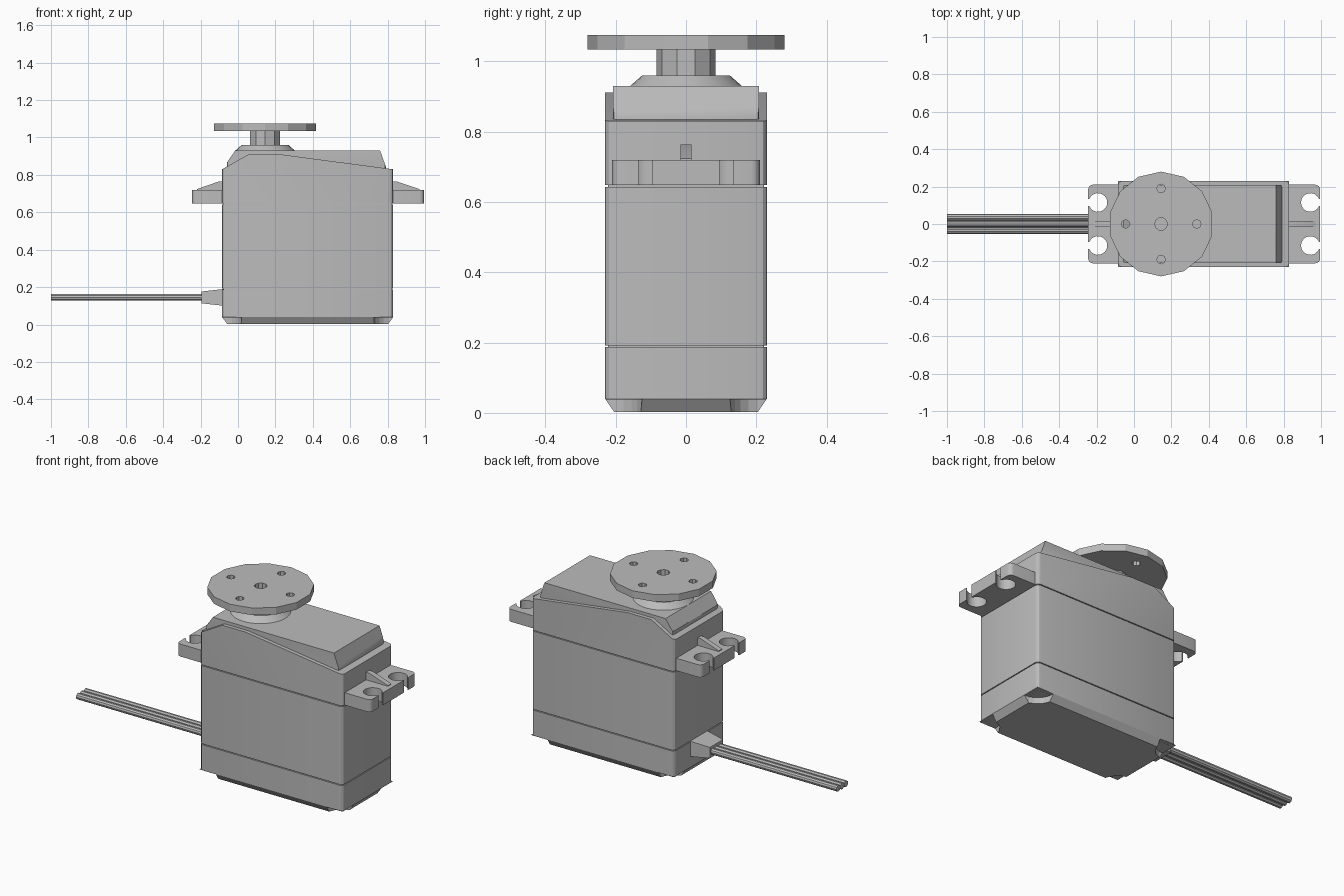
import bpy, bmesh
from math import pi, sin, cos, radians, asin
from mathutils import Vector

cube = bpy.data.objects.get("Cube")
if cube:
    bpy.data.objects.remove(cube, do_unlink=True)

GREY = bpy.data.materials.new("plain grey")
GREY.use_nodes = True
colour = (0.5, 0.5, 0.5, 1)
GREY.diffuse_color = colour
GREY.node_tree.nodes["Principled BSDF"].inputs["Base Color"].default_value = colour

LEFT, RIGHT, HALF = -0.085, 0.83, 0.23   # case extents
MID = (LEFT + RIGHT) / 2
SHAFT = 0.145                            # x of the output shaft


def finish(name, bm, smooth=True):
    bmesh.ops.recalc_face_normals(bm, faces=bm.faces)
    mesh = bpy.data.meshes.new(name)
    bm.to_mesh(mesh)
    bm.free()
    mesh.materials.append(GREY)
    ob = bpy.data.objects.new(name, mesh)
    bpy.context.collection.objects.link(ob)
    if smooth:
        bpy.ops.object.select_all(action='DESELECT')
        ob.select_set(True)
        bpy.context.view_layer.objects.active = ob
        bpy.ops.object.shade_smooth_by_angle(angle=radians(30))
    return ob


def prism(points, vec):
    """Extrude a closed outline along a vector."""
    bm = bmesh.new()
    face = bm.faces.new([bm.verts.new(p) for p in points])
    new = bmesh.ops.extrude_face_region(bm, geom=[face])["geom"]
    bmesh.ops.translate(bm, vec=vec, verts=[v for v in new if isinstance(v, bmesh.types.BMVert)])
    return bm


def side_prism(profile, half):
    return prism([(x, -half, z) for x, z in profile], (0, 2 * half, 0))


def round_upright(bm, radius, segments=3):
    """Round only the vertical edges."""
    edges = []
    for e in bm.edges:
        d = (e.verts[0].co - e.verts[1].co).normalized()
        if abs(d.z) > 0.99:
            edges.append(e)
    bmesh.ops.bevel(bm, geom=edges, offset=radius, segments=segments, affect='EDGES', profile=0.5)


def box(x0, x1, half, z0, z1):
    return side_prism([(x0, z0), (x1, z0), (x1, z1), (x0, z1)], half)


def cone(r1, r2, z0, z1, x, y=0, sides=14, turn=0):
    """Upright cylinder or cone frustum."""
    bm = bmesh.new()
    rings = []
    for r, z in ((r1, z0), (r2, z1)):
        rings.append([bm.verts.new((x + r * cos(turn + 2 * pi * i / sides),
                                    y + r * sin(turn + 2 * pi * i / sides), z)) for i in range(sides)])
    low, high = rings
    bm.faces.new(low)
    bm.faces.new(high)
    for i in range(sides):
        j = (i + 1) % sides
        bm.faces.new((low[i], low[j], high[j], high[i]))
    return bm


def cut(target, cutters):
    for c in cutters:
        c.hide_render = True
        mod = target.modifiers.new("cut", 'BOOLEAN')
        mod.operation, mod.solver, mod.object = 'DIFFERENCE', 'EXACT', c
        bpy.context.view_layer.objects.active = target
        bpy.ops.object.modifier_apply(modifier=mod.name)
        bpy.data.objects.remove(c, do_unlink=True)


# Case: lower and middle shells, with a recessed core showing in the seams
for name, z0, z1 in (("lower_case", 0.04, 0.187), ("middle_case", 0.192, 0.643)):
    bm = box(LEFT, RIGHT, HALF, z0, z1)
    round_upright(bm, 0.022)
    finish(name, bm)
finish("seam_core", box(LEFT + 0.008, RIGHT - 0.008, HALF - 0.008, 0.1, 0.7))

# Upper shell with the sloping roof
bm = side_prism([(LEFT, 0.648), (RIGHT, 0.648), (RIGHT, 0.83), (0.21, 0.912),
                 (0.06, 0.912), (LEFT, 0.83)], HALF)
round_upright(bm, 0.022)
finish("upper_case", bm)

# Bottom cover: tapered slab with round corner recesses
bm = box(LEFT, RIGHT, HALF, 0.003, 0.04)
for v in bm.verts:
    if v.co.z < 0.02:
        v.co.x += 0.027 if v.co.x < MID else -0.027
        v.co.y *= 0.89
bottom = finish("bottom_cover", bm, False)
cut(bottom, [finish("recess_cutter", cone(0.105, 0.105, -0.05, 0.0385, x, y, 24), False)
             for x in (LEFT, RIGHT) for y in (-HALF, HALF)])
finish("corner_seat", box(LEFT + 0.02, RIGHT - 0.02, HALF - 0.02, 0.038, 0.06))

# Raised lid and shaft collar
bm = side_prism([(-0.06, 0.83), (0.79, 0.83), (0.79, 0.845), (0.76, 0.93),
                 (-0.015, 0.93), (-0.06, 0.865)], 0.208)
round_upright(bm, 0.01, 2)
finish("raised_lid", bm)
finish("shaft_collar", cone(0.165, 0.125, 0.925, 0.96, SHAFT, sides=28))

# Horn: hub and drilled disc
finish("horn_hub", cone(0.084, 0.084, 0.955, 1.036, SHAFT, sides=10, turn=pi / 2), False)
disc = finish("horn_disc", cone(0.28, 0.28, 1.034, 1.075, SHAFT, turn=pi / 2), False)
holes = [finish("hole_cutter", cone(0.023, 0.023, 1.0, 1.1, SHAFT + 0.19 * cos(a), 0.19 * sin(a), 8), False)
         for a in (0, pi / 2, pi, 3 * pi / 2)]
holes.append(finish("hole_cutter", cone(0.034, 0.034, 1.045, 1.1, SHAFT, 0, 10), False))
cut(disc, holes)


# Mounting ears: outline with keyhole slots, u runs outwards from the case
def ear(name, x_edge, sign, length):
    inner, half, r, slot, corner = -0.02, 0.21, 0.05, 0.02, 0.025
    cu, cv = length - 0.052, 0.115
    gap = asin(slot / r)
    side = [(length, 0.0), (length, cv - slot)]
    for i in range(17):
        a = -gap - (2 * pi - 2 * gap) * i / 16
        side.append((cu + r * cos(a), cv + r * sin(a)))
    side.append((length, cv + slot))
    for i in range(5):
        a = pi / 2 * i / 4
        side.append((length - corner + corner * cos(a), half - corner + corner * sin(a)))
    side.append((inner, half))
    outline = side + [(u, -v) for u, v in reversed(side[1:])]
    bm = prism([(x_edge + sign * u, v, 0.648) for u, v in outline], (0, 0, 0.072))
    finish(name, bm)
    rib = [(inner, 0.71), (length - 0.025, 0.71), (length - 0.025, 0.724), (0.02, 0.764), (inner, 0.764)]
    finish(name + "_rib", side_prism([(x_edge + sign * u, z) for u, z in rib], 0.015))


ear("left_ear", RIGHT, 1, 0.165)
ear("right_ear", LEFT, -1, 0.16)

# Cable boot and three wires
bm = box(-0.195, LEFT + 0.01, 0.08, 0.1, 0.19)
for v in bm.verts:
    if v.co.x < -0.19:
        v.co.y *= 0.75
        v.co.z = 0.145 + (v.co.z - 0.145) * 0.7
finish("cable_boot", bm)
for i, label in enumerate(("front", "middle", "back")):
    y = (i - 1) * 0.035
    ring = [(-1, y + 0.018 * cos(pi * k / 5), 0.145 + 0.018 * sin(pi * k / 5)) for k in range(10)]
    finish(label + "_wire", prism(ring, Vector((0.82, 0, 0))))
